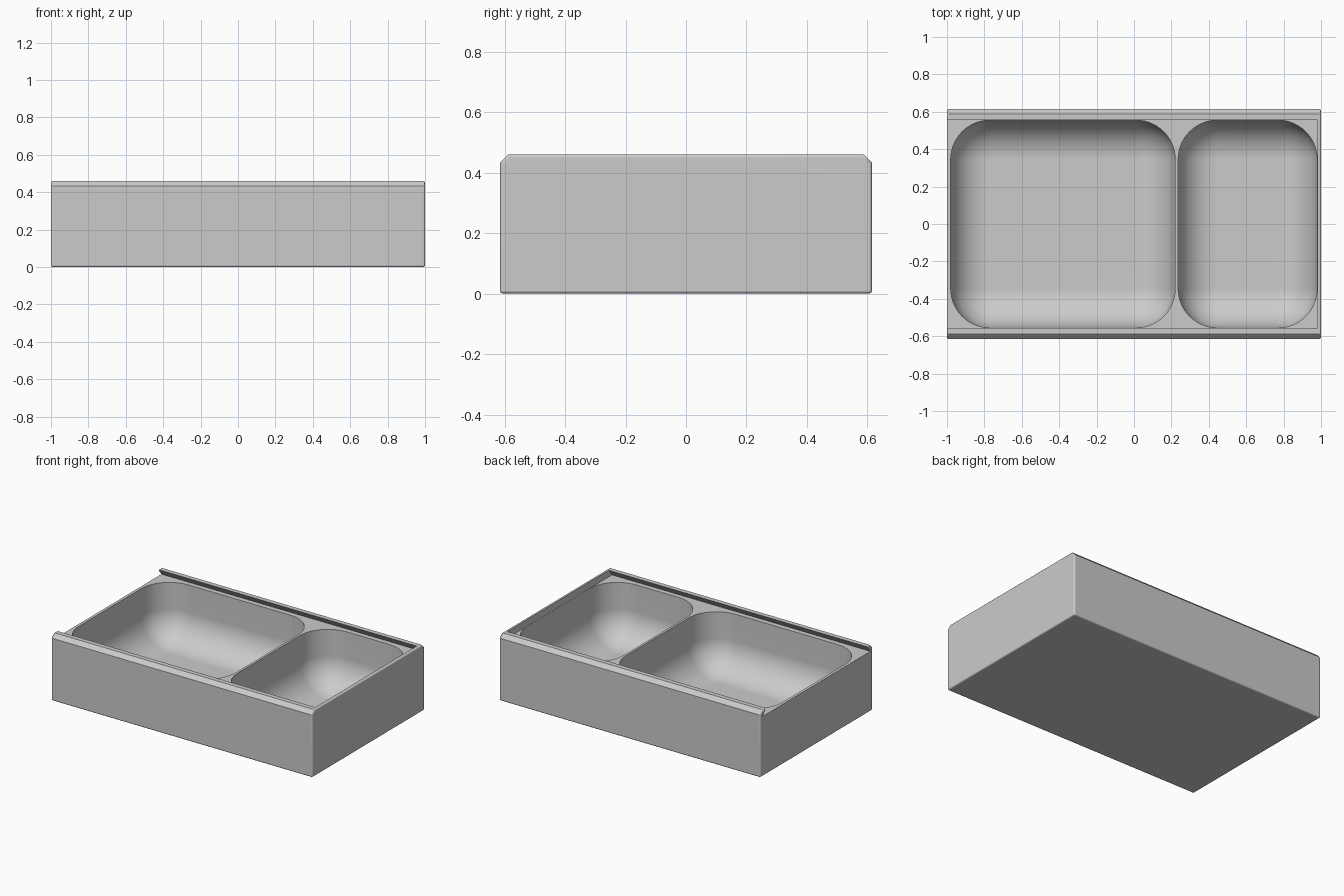
import bpy, bmesh, math

default = bpy.data.objects.get("Cube")
if default:
    bpy.data.objects.remove(default, do_unlink=True)

TOP, DECK, FLOOR = 0.46, 0.415, 0.02
HALF_Y = 0.615

grey = bpy.data.materials.new("plain grey")
grey.use_nodes = True
grey.diffuse_color = (0.6, 0.6, 0.6, 1)
grey.node_tree.nodes["Principled BSDF"].inputs["Base Color"].default_value = (0.6, 0.6, 0.6, 1)


def new_object(name, bm):
    bmesh.ops.recalc_face_normals(bm, faces=bm.faces)
    mesh = bpy.data.meshes.new(name)
    bm.to_mesh(mesh)
    bm.free()
    mesh.materials.append(grey)
    obj = bpy.data.objects.new(name, mesh)
    bpy.context.collection.objects.link(obj)
    return obj


def skin(bm, rings):
    """Join closed rings of points and cap both ends."""
    loops = [[bm.verts.new(p) for p in ring] for ring in rings]
    n = len(loops[0])
    for a, b in zip(loops, loops[1:]):
        for i in range(n):
            j = (i + 1) % n
            bm.faces.new((a[i], a[j], b[j], b[i]))
    bm.faces.new(loops[0])
    bm.faces.new(loops[-1])
    bmesh.ops.remove_doubles(bm, verts=bm.verts, dist=1e-5)


def prism(name, half_profile, x0, x1):
    """Extrude a profile, mirrored across y, along x."""
    profile = half_profile + [(-y, z) for y, z in reversed(half_profile)]
    bm = bmesh.new()
    skin(bm, [[(x, y, z) for y, z in profile] for x in (x0, x1)])
    return new_object(name, bm)


def rounded_ring(x0, x1, half_y, radius, inset, z, steps=14):
    r = radius - inset
    points = []
    for k, (sx, sy) in enumerate(((1, 1), (-1, 1), (-1, -1), (1, -1))):
        cx = x1 - radius if sx > 0 else x0 + radius
        cy = sy * (half_y - radius)
        for s in range(steps + 1):
            a = math.pi / 2 * (k + s / steps)
            points.append((cx + r * math.cos(a), cy + r * math.sin(a), z))
    return points


def pocket(name, x0, x1, radius=0.21, steps=14):
    """Rounded bowl shape with a bottom fillet as large as its corners."""
    levels = [(0, DECK + 0.02), (0, FLOOR + radius)]
    for s in range(1, steps + 1):
        a = math.pi / 2 * s / steps
        levels.append((radius * (1 - math.cos(a)), FLOOR + radius * (1 - math.sin(a))))
    bm = bmesh.new()
    skin(bm, [rounded_ring(x0, x1, 0.555, radius, i, z) for i, z in levels])
    return new_object(name, bm)


# Box body with chamfered long top edges and softened corners
body = prism("box_body", [(HALF_Y, 0), (HALF_Y, TOP - 0.027), (HALF_Y - 0.027, TOP)], -1, 1)
bevel = body.modifiers.new("soft_edges", "BEVEL")
bevel.width = 0.01
bevel.segments = 3
bevel.limit_method = "ANGLE"
bevel.angle_limit = math.radians(60)

# Dovetail lid slot, open at one end, and the two compartments
slope = 0.035 / (TOP - DECK)
slot_top = TOP + 0.02
slot = prism("lid_slot_cutter", [(0.59, DECK), (0.59 - slope * (slot_top - DECK), slot_top)], -1.1, 0.98)
cutters = [slot, pocket("large_pocket_cutter", -0.98, 0.22), pocket("small_pocket_cutter", 0.236, 0.979)]
for cutter in cutters:
    cutter.hide_render = True
    cut = body.modifiers.new(cutter.name, "BOOLEAN")
    cut.operation = "DIFFERENCE"
    cut.solver = "EXACT"
    cut.object = cutter

# Apply the cuts, then shade
bpy.ops.object.select_all(action="DESELECT")
body.select_set(True)
bpy.context.view_layer.objects.active = body
bpy.ops.object.convert(target="MESH")
for cutter in cutters:
    bpy.data.objects.remove(cutter, do_unlink=True)
bpy.ops.object.shade_smooth_by_angle(angle=math.radians(32))
weighted = body.modifiers.new("even_shading", "WEIGHTED_NORMAL")
weighted.keep_sharp = True
